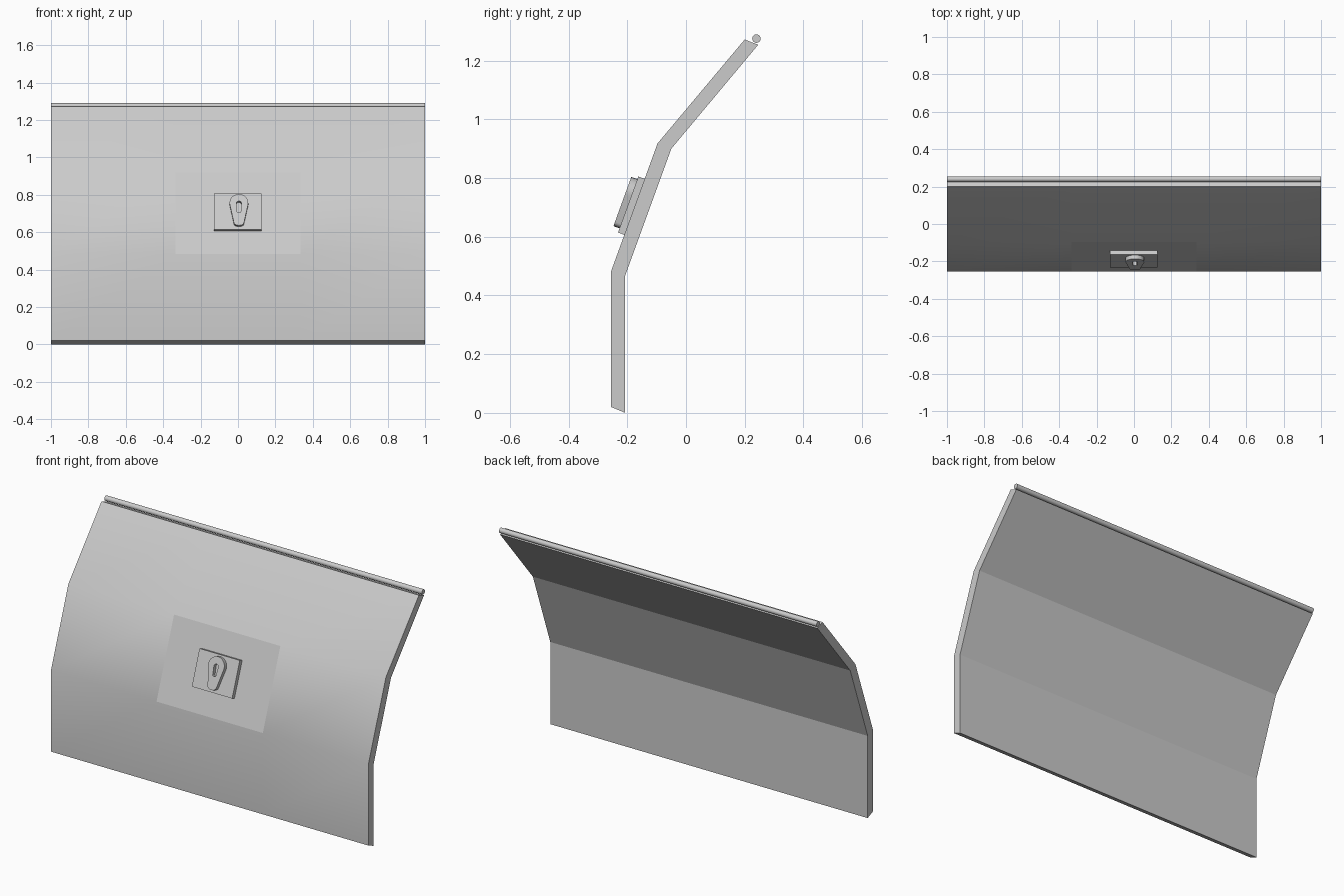
import bpy, bmesh, math
from mathutils import Matrix, Vector

if "Cube" in bpy.data.objects:
    bpy.data.objects.remove(bpy.data.objects["Cube"])

grey = bpy.data.materials.new("light_grey")
grey.use_nodes = True
COLOUR = (0.6, 0.6, 0.6, 1)
grey.diffuse_color = COLOUR
grey.node_tree.nodes["Principled BSDF"].inputs["Base Color"].default_value = COLOUR


def add_object(name, bm):
    bmesh.ops.recalc_face_normals(bm, faces=bm.faces)
    mesh = bpy.data.meshes.new(name)
    bm.to_mesh(mesh)
    bm.free()
    mesh.materials.append(grey)
    obj = bpy.data.objects.new(name, mesh)
    bpy.context.collection.objects.link(obj)
    return obj


def smooth(obj, angle):
    bpy.ops.object.select_all(action='DESELECT')
    obj.select_set(True)
    bpy.context.view_layer.objects.active = obj
    bpy.ops.object.shade_smooth_by_angle(angle=math.radians(angle))


# Bent panel: a slab bent twice, as front and back profiles in (y, z)
front = [(-0.255, 0.02), (-0.255, 0.483), (-0.097, 0.918), (0.2, 1.272)]
back = [(-0.207, 0), (-0.207, 0.468), (-0.05, 0.9), (0.246, 1.254)]
columns = [-1, -0.335, 0.335, 1]

bm = bmesh.new()
fgrid = [[bm.verts.new((x, *p)) for p in front] for x in columns]
bgrid = [[bm.verts.new((x, *p)) for p in back] for x in columns]
last = len(columns) - 1
for i in range(last):
    for j in range(3):
        face = bm.faces.new((fgrid[i][j], fgrid[i + 1][j], fgrid[i + 1][j + 1], fgrid[i][j + 1]))
        face.smooth = not (i == 1 and j == 1)      # flat patch behind the lock
        bm.faces.new((bgrid[i][j], bgrid[i][j + 1], bgrid[i + 1][j + 1], bgrid[i + 1][j]))
    for j in (0, 3):
        bm.faces.new((fgrid[i][j], bgrid[i][j], bgrid[i + 1][j], fgrid[i + 1][j]))
for i in (0, last):
    for j in range(3):
        bm.faces.new((fgrid[i][j], fgrid[i][j + 1], bgrid[i][j + 1], bgrid[i][j]))
add_object("bent_panel", bm)

# Round bead along the top edge
bm = bmesh.new()
bmesh.ops.create_cone(bm, cap_ends=True, segments=16, radius1=0.0145, radius2=0.0145, depth=2,
                      matrix=Matrix.Translation((0, 0.24, 1.275)) @ Matrix.Rotation(math.pi / 2, 4, 'Y'))
smooth(add_object("top_bead", bm), 40)

# Frame on the middle slope: x across, y up the slope, z outward
low, high = Vector((0, *front[1])), Vector((0, *front[2]))
up = (high - low).normalized()
across = Vector((1, 0, 0))
out = across.cross(up)
slope = Matrix((across, up, out)).transposed().to_4x4()
slope.translation = low + up * 0.233

# Lock plate
bm = bmesh.new()
bmesh.ops.create_cube(bm, size=1, matrix=slope @ Matrix.Translation((-0.002, 0, 0.011))
                      @ Matrix.Diagonal((0.254, 0.203, 0.024, 1)))
add_object("lock_plate", bm)


def drop(cx, top, r_top, bottom, r_bottom, steps=16):
    """Outline of two arcs, one above the other."""
    pts = [(cx + r_top * math.cos(a), top + r_top * math.sin(a))
           for a in (math.pi * (-0.1 + 1.2 * k / steps) for k in range(steps + 1))]
    pts += [(cx + r_bottom * math.cos(a), bottom + r_bottom * 0.6 * math.sin(a))
            for a in (math.pi * (1 + k / 8) for k in range(9))]
    return pts


# Keyhole cover: drop outline with a keyhole through it
bm = bmesh.new()
for outline in (drop(0.005, 0.042, 0.05, -0.07, 0.027), drop(0.005, 0.038, 0.014, -0.008, 0.01)):
    verts = [bm.verts.new((x, y, 0.022)) for x, y in outline]
    for a, b in zip(verts, verts[1:] + verts[:1]):
        bm.edges.new((a, b))
bmesh.ops.triangle_fill(bm, use_beauty=True, edges=bm.edges[:], normal=(0, 0, 1))
bmesh.ops.dissolve_limit(bm, angle_limit=0.001, verts=[], edges=[e for e in bm.edges if len(e.link_faces) == 2])
grown = bmesh.ops.extrude_face_region(bm, geom=bm.faces[:], use_keep_orig=True)
bmesh.ops.translate(bm, vec=(0, 0, 0.023), verts=[v for v in grown["geom"] if isinstance(v, bmesh.types.BMVert)])
bmesh.ops.transform(bm, matrix=slope, verts=bm.verts)
smooth(add_object("keyhole_cover", bm), 30)
